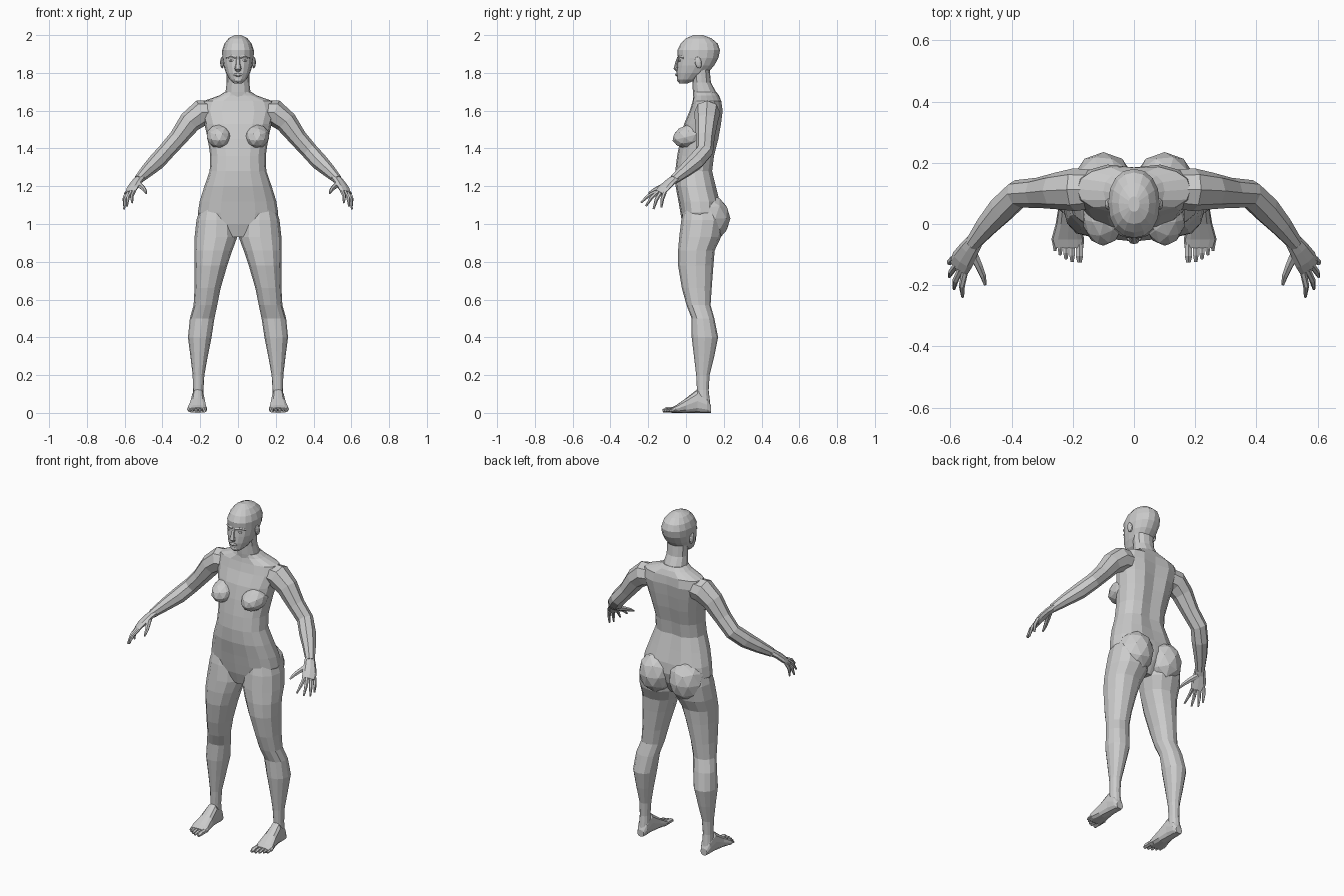
import bpy, bmesh, math
from mathutils import Vector, Matrix


def material(name, rgb):
    m = bpy.data.materials.new(name)
    m.diffuse_color = (*rgb, 1)
    return m


GREY = material("clay grey", (0.6, 0.6, 0.6))


def finish(name, bm, mirror):
    bmesh.ops.recalc_face_normals(bm, faces=bm.faces)
    mesh = bpy.data.meshes.new(name)
    bm.to_mesh(mesh)
    bm.free()
    ob = bpy.data.objects.new(name, mesh)
    bpy.context.collection.objects.link(ob)
    mesh.materials.append(GREY)
    if mirror:
        ob.modifiers.new("mirror", 'MIRROR').use_mirror_merge = False
    return ob


def loft(name, rings, mirror=False):
    """Skin a list of equal-length point rings and cap both ends."""
    bm = bmesh.new()
    vs = [[bm.verts.new(p) for p in ring] for ring in rings]
    n = len(vs[0])
    for a, b in zip(vs, vs[1:]):
        for i in range(n):
            j = (i + 1) % n
            bm.faces.new((a[i], a[j], b[j], b[i]))
    bm.faces.new(vs[0])
    bm.faces.new(vs[-1])
    return finish(name, bm, mirror)


def oval(n, p=2.0):
    """Unit superellipse, starting on +y."""
    out = []
    for i in range(n):
        s, c = math.sin(2 * math.pi * i / n), math.cos(2 * math.pi * i / n)
        out.append((math.copysign(abs(s) ** (2 / p), s) if abs(s) > 1e-6 else 0,
                    math.copysign(abs(c) ** (2 / p), c) if abs(c) > 1e-6 else 0))
    return out


def level_ring(z, x0, x1, yf, yb, n, p=2.2, groove=0.0):
    cx, cy, rx, ry = (x0 + x1) / 2, (yf + yb) / 2, (x1 - x0) / 2, (yb - yf) / 2
    pts = [Vector((cx + rx * u, cy + ry * v, z)) for u, v in oval(n, p)]
    pts[0].y -= groove
    return pts


def limb(name, path, side, n=8, mirror=True):
    """Tube through (x, y, z, radius along side, other radius)."""
    pts = [Vector(q[:3]) for q in path]
    rings = []
    for i, q in enumerate(path):
        t = (pts[min(i + 1, len(pts) - 1)] - pts[max(i - 1, 0)]).normalized()
        a = Vector(side)
        a = (a - t * a.dot(t)).normalized()
        b = t.cross(a)
        rings.append([pts[i] + a * q[3] * u + b * q[4] * v for u, v in oval(n)])
    return loft(name, rings, mirror)


def blob(name, centre, radii, mirror=True, tilt=0.0, subdiv=2):
    bm = bmesh.new()
    bmesh.ops.create_icosphere(bm, subdivisions=subdiv, radius=1)
    bm.transform(Matrix.Translation(centre) @ Matrix.Rotation(tilt, 4, 'X')
                 @ Matrix.Diagonal((*radii, 1)))
    return finish(name, bm, mirror)


# Torso: height, half width, front, back, spine groove
torso = [(.93, .05, .0, .13, 0), (1.0, .19, -.02, .17, 0), (1.06, .213, -.03, .185, 0),
         (1.12, .203, -.04, .185, .01), (1.2, .178, -.055, .165, .012),
         (1.28, .15, -.057, .145, .015), (1.36, .147, -.047, .155, .015),
         (1.45, .16, -.03, .178, .018), (1.53, .178, -.01, .192, .018),
         (1.6, .2, .02, .2, .015), (1.65, .185, .035, .192, .008),
         (1.68, .1, .04, .175, 0), (1.7, .07, .04, .16, 0)]
loft("torso", [level_ring(z, -w, w, f, b, 16, 2.3, g) for z, w, f, b, g in torso])
blob("chest", (.1, .02, 1.465), (.068, .094, .062), tilt=.25)
blob("buttocks", (.1, .12, 1.03), (.105, .115, .125))

# Neck
neck = [(1.66, .085, .04, .175), (1.7, .066, .036, .158), (1.75, .06, .035, .132),
        (1.82, .06, .03, .125)]
loft("neck", [level_ring(z, -w, w, f, b, 12) for z, w, f, b in neck])

# Head
head = [(1.745, .022, -.036, .01), (1.765, .045, -.046, .06), (1.8, .064, -.05, .115),
        (1.84, .077, -.047, .15), (1.88, .083, -.043, .172), (1.92, .084, -.046, .18),
        (1.955, .072, -.028, .168), (1.983, .05, .0, .135), (2.0, .018, .04, .09)]
loft("head", [level_ring(z, -w, w, f, b, 16, 2.2) for z, w, f, b in head])

# Face details
limb("nose", [(0, -.04, 1.885, .008, .006), (0, -.05, 1.85, .011, .008),
              (0, -.055, 1.822, .018, .011), (0, -.045, 1.812, .014, .008)], (1, 0, 0), 8, False)
limb("brow", [(.008, -.038, 1.882, .008, .008), (.035, -.034, 1.888, .008, .008),
              (.06, -.012, 1.88, .007, .007)], (0, 0, 1), 6)
blob("eyes", (.033, -.033, 1.866), (.015, .008, .007))
blob("lips", (0, -.047, 1.79), (.025, .01, .009), False)
blob("chin", (0, -.036, 1.763), (.022, .012, .014), False)
blob("ears", (.084, .065, 1.855), (.011, .018, .032), tilt=.2)

# Legs: height, inner x, outer x, front, back
leg = [(1.12, .03, .19, .0, .16), (1.02, .008, .22, -.025, .2), (.93, .004, .23, -.036, .185),
       (.86, .03, .231, -.042, .152), (.78, .057, .229, -.042, .145),
       (.66, .092, .23, -.022, .136), (.57, .11, .235, .003, .13), (.5, .125, .255, .03, .15),
       (.4, .14, .265, .03, .17), (.3, .16, .252, .042, .15), (.2, .178, .24, .054, .125),
       (.12, .183, .238, .058, .12), (.05, .18, .242, .05, .128)]
loft("legs", [level_ring(*r, 12) for r in leg], True)

# Feet: y, inner x, outer x, top height
foot = [(.132, .19, .232, .04), (.112, .18, .242, .085), (.06, .178, .246, .125),
        (.0, .17, .256, .078), (-.05, .163, .27, .042), (-.078, .165, .262, .028)]
loft("feet", [[Vector(((a + b) / 2 + (b - a) / 2 * u, y, h / 2 + h / 2 * v))
               for u, v in oval(12, 2.6)] for y, a, b, h in foot], True)
for i, (x, tip, r) in enumerate([(.178, -.124, .014), (.202, -.123, .01), (.222, -.114, .01),
                                 (.241, -.101, .009), (.258, -.087, .009)]):
    limb(f"toe_{i + 1}", [(x, -.045, .016, r, r), (x, tip + .02, .016, r, r),
                          (x, tip, .01, r * .6, r * .6)], (1, 0, 0), 6)

# Arms from inside the shoulder to the wrist
limb("arms", [(.11, .115, 1.595, .06, .06), (.195, .112, 1.588, .07, .07),
              (.255, .108, 1.54, .06, .06), (.318, .102, 1.455, .049, .048),
              (.38, .098, 1.385, .047, .045), (.43, .05, 1.33, .047, .045),
              (.48, -.005, 1.283, .038, .036), (.528, -.065, 1.235, .026, .024)], (0, 1, 0))

# Hands: palm, fingers, thumb
ACROSS = (.04, .05, 0)
limb("palms", [(.515, -.05, 1.247, .026, .022), (.54, -.085, 1.22, .034, .018),
               (.56, -.117, 1.19, .04, .017), (.572, -.142, 1.165, .037, .013)], ACROSS)
fingers = {"index": ((.553, -.158, 1.17), (.56, -.238, 1.113)),
           "middle": ((.566, -.148, 1.17), (.588, -.212, 1.094)),
           "ring": ((.579, -.133, 1.168), (.603, -.172, 1.079)),
           "little": ((.59, -.112, 1.168), (.602, -.13, 1.088))}
for name, (a, b) in fingers.items():
    a, b = Vector(a), Vector(b)
    mid = a.lerp(b, .5) + Vector((.006, -.004, .006))
    limb(name + "_fingers", [(*a, .011, .011), (*mid, .01, .01), (*b, .005, .005)], ACROSS, 6)
limb("thumbs", [(.532, -.085, 1.215, .018, .016), (.508, -.135, 1.195, .014, .013),
                (.494, -.168, 1.18, .011, .01), (.486, -.198, 1.163, .005, .005)], ACROSS, 6)
